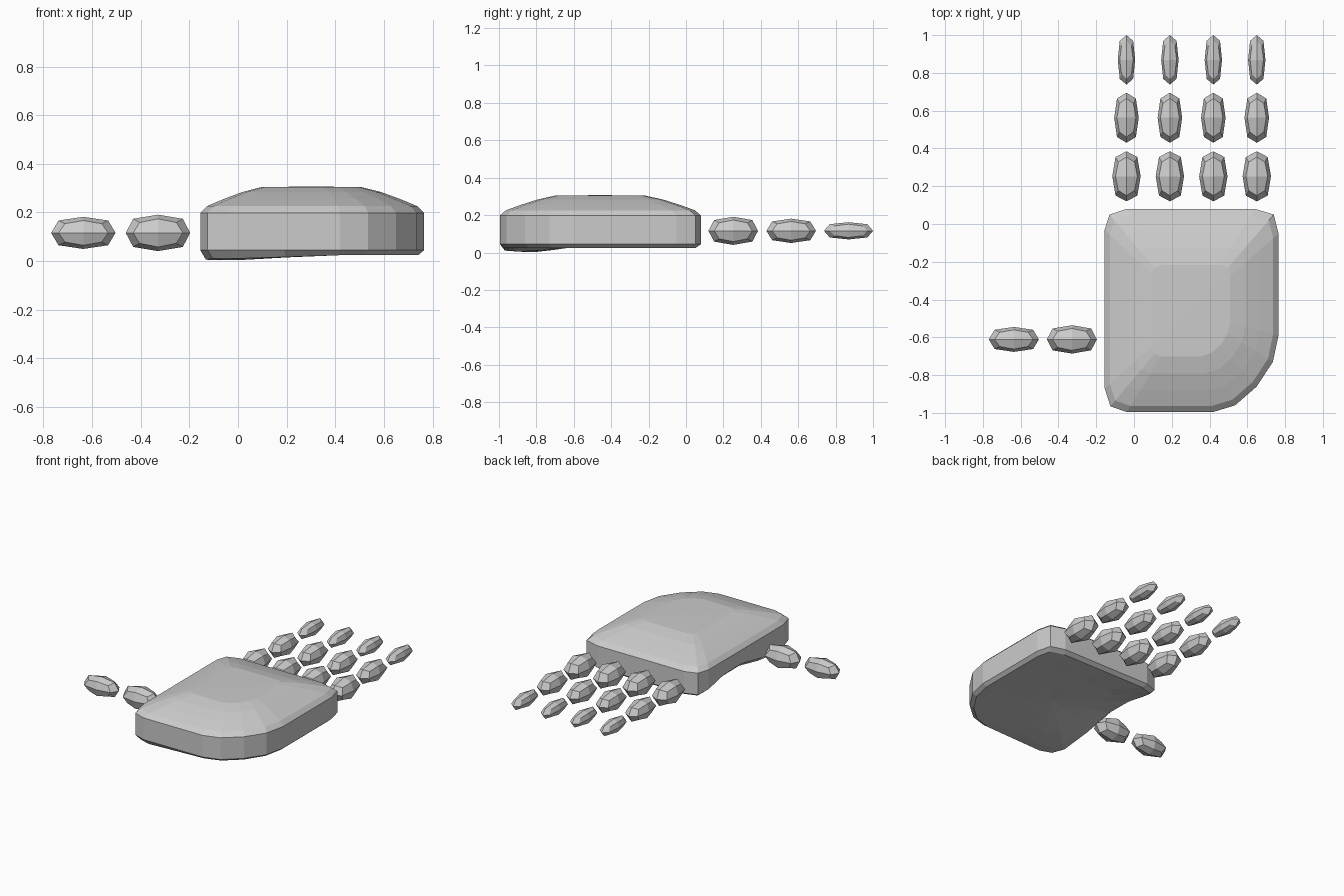
import bpy, bmesh, math

if "Cube" in bpy.data.objects:
    bpy.data.objects.remove(bpy.data.objects["Cube"], do_unlink=True)

grey = bpy.data.materials.new("light grey")
grey.use_nodes = True
grey.diffuse_color = (0.6, 0.6, 0.6, 1)
grey.node_tree.nodes["Principled BSDF"].inputs["Base Color"].default_value = (0.6, 0.6, 0.6, 1)


def finish(bm, name):
    bmesh.ops.recalc_face_normals(bm, faces=bm.faces)
    mesh = bpy.data.meshes.new(name)
    bm.to_mesh(mesh)
    bm.free()
    mesh.materials.append(grey)
    obj = bpy.data.objects.new(name, mesh)
    bpy.context.collection.objects.link(obj)
    return obj


def bone(name, centre, size):
    """Faceted rounded segment: a once-divided cube pulled towards an ellipsoid."""
    bm = bmesh.new()
    bmesh.ops.create_cube(bm, size=2)
    bmesh.ops.subdivide_edges(bm, edges=bm.edges[:], cuts=1, use_grid_fill=True)
    for v in bm.verts:
        axes = sum(abs(c) > 0.5 for c in v.co)
        k = {1: 1.0, 2: 0.77, 3: 0.57}[axes]
        v.co = [centre[i] + v.co[i] * k * size[i] / 2 for i in range(3)]
    finish(bm, name)


# Palm: plan outline lofted through shrinking rings
OUTLINE = [(-0.155, -0.87), (-0.125, -0.965), (-0.04, -0.995), (0.19, -0.995),
           (0.42, -0.995), (0.535, -0.96), (0.65, -0.86), (0.735, -0.73),
           (0.765, -0.59), (0.765, -0.32), (0.765, -0.05), (0.74, 0.05),
           (0.64, 0.08), (0.3, 0.08), (-0.04, 0.08), (-0.13, 0.05),
           (-0.155, -0.03), (-0.155, -0.2), (-0.155, -0.4), (-0.155, -0.62)]
CX, CY = 0.3, -0.46


def arch(x, y):
    """Hollow under the thumb side, between the heel and the fingers."""
    side = max(0, min(1, (0.3 - x) / 0.455))
    along = max(0, 1 - ((y + 0.32) / 0.34) ** 2)
    return 0.06 * side * along


def underside(x, y, depth):
    """Slightly sunken base with a low heel pad at the thumb corner."""
    heel = math.exp(-((x + 0.0) / 0.25) ** 2 - ((y + 0.82) / 0.2) ** 2)
    return 0.045 - depth * (0.02 + 0.026 * heel) + arch(x, y)


bm = bmesh.new()
rings = []
for scale, depth in ((0.3, 0.7), (0.6, 0.8), (0.82, 0.95), (0.95, 1.0), (1.0, 0.0)):
    ring = []
    for px, py in OUTLINE:
        x, y = CX + (px - CX) * scale, CY + (py - CY) * scale
        ring.append(bm.verts.new((x, y, underside(x, y, depth))))
    rings.append(ring)
for scale, z in ((1.0, 0.198), (0.94, 0.226), (0.79, 0.255), (0.62, 0.284), (0.45, 0.304)):
    rings.append([bm.verts.new((CX + (x - CX) * scale, CY + (y - CY) * scale, z))
                  for x, y in OUTLINE])
n = len(OUTLINE)
for a, b in zip(rings, rings[1:]):
    for i in range(n):
        j = (i + 1) % n
        bm.faces.new((a[i], a[j], b[j], b[i]))
for ring, z in ((rings[0], 0.04), (rings[-1], 0.307)):
    hub = bm.verts.new((CX, CY, z))
    for i in range(n):
        bm.faces.new((ring[i], ring[(i + 1) % n], hub))
finish(bm, "palm")

# Four fingers with three segments each
SEGMENTS = (("base", 0.2525, 0.265, 0.15), ("middle", 0.5625, 0.265, 0.13),
            ("tip", 0.869, 0.262, 0.092))
FINGERS = (("index", -0.04), ("middle", 0.19), ("ring", 0.42), ("little", 0.65))
for finger, x in FINGERS:
    for part, y, length, width in SEGMENTS:
        bone(f"{finger}_finger_{part}", (x, y, 0.116), (width, length, width))

# Thumb with two segments
for part, x, width in (("base", -0.329, 0.15), ("tip", -0.636, 0.132)):
    bone(f"thumb_{part}", (x, -0.611, 0.116), (0.265, width, width))
